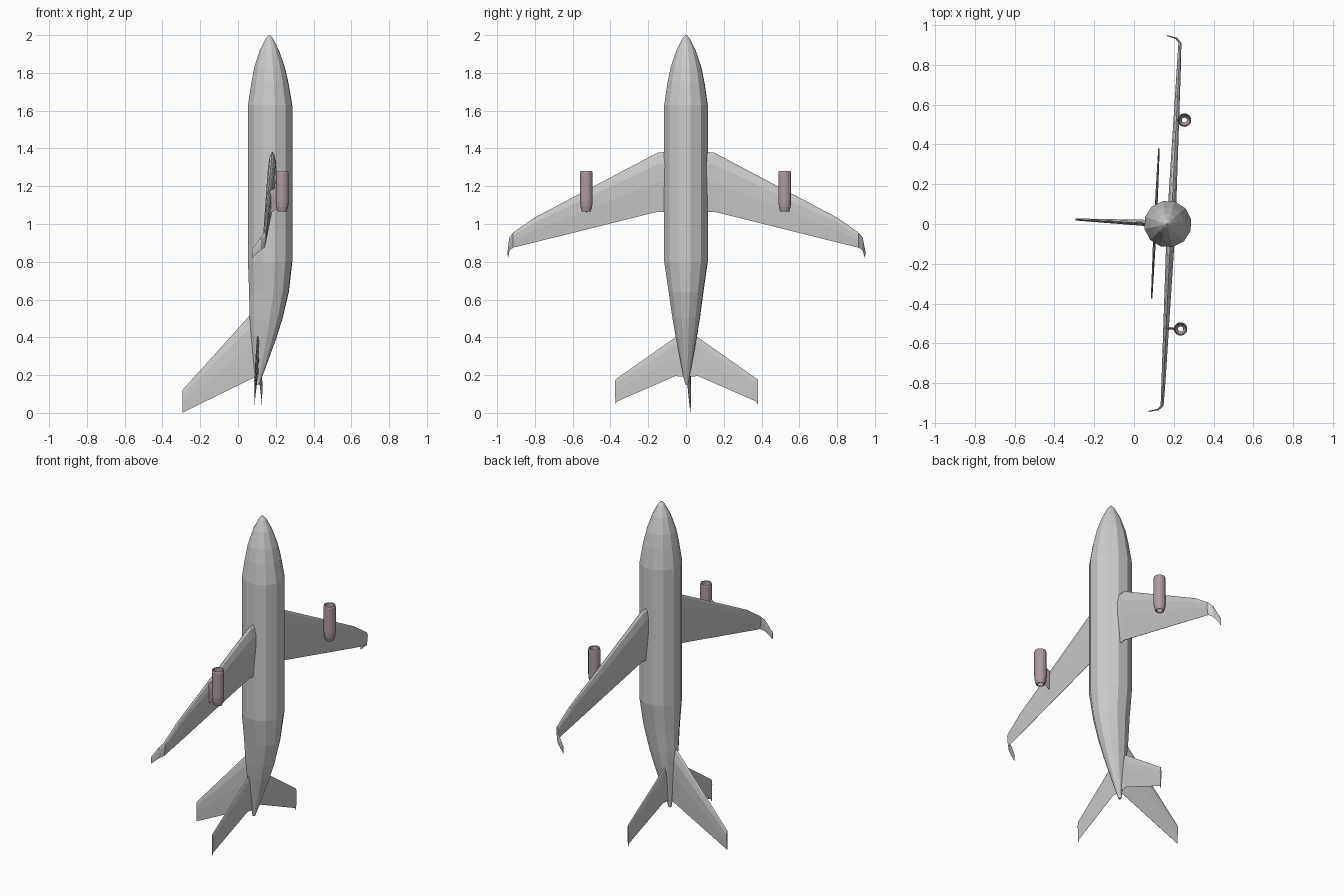
import bpy, bmesh
from math import sin, cos, pi, radians
from mathutils import Matrix, Vector

if "Cube" in bpy.data.objects:
    bpy.data.objects.remove(bpy.data.objects["Cube"])

# The aircraft stands on its tail: nose +z, belly +x, slightly rolled about its long axis
PLACE = Matrix.Translation((0.17, 0, 0)) @ Matrix.Rotation(-0.049, 4, 'Z')

pink = bpy.data.materials.new("engine_paint")
pink.diffuse_color = (0.42, 0.33, 0.35, 1)
pink.use_nodes = True
pink.node_tree.nodes["Principled BSDF"].inputs["Base Color"].default_value = pink.diffuse_color


def skin(name, rings, closed=False, mat=None):
    """Join equal-length rings of points into one flat-shaded shell."""
    bm = bmesh.new()
    rows = [[bm.verts.new(PLACE @ Vector(p)) for p in r] for r in rings]
    n = len(rows[0])
    pairs = list(zip(rows, rows[1:]))
    if closed:
        pairs.append((rows[-1], rows[0]))
    else:
        bm.faces.new(rows[0])
        bm.faces.new(rows[-1])
    for a, b in pairs:
        for i in range(n):
            j = (i + 1) % n
            bm.faces.new((a[i], a[j], b[j], b[i]))
    bmesh.ops.recalc_face_normals(bm, faces=bm.faces)
    me = bpy.data.meshes.new(name)
    bm.to_mesh(me)
    bm.free()
    ob = bpy.data.objects.new(name, me)
    bpy.context.collection.objects.link(ob)
    if mat:
        me.materials.append(mat)
    return ob


def circle(cx, cy, z, rx, ry, n):
    return [(cx + rx * cos(2 * pi * (i + .5) / n), cy + ry * sin(2 * pi * (i + .5) / n), z)
            for i in range(n)]


# Streamlined section: (fraction of chord, half thickness fraction)
FOIL = [(0, 0), (.04, .5), (.2, 1), (.5, .85), (1, .06),
        (1, -.06), (.5, -.85), (.2, -1), (.04, -.5)]


def surface(name, stations, side=1, mat=None):
    """Loft a flying surface; station = x, y, z front, z rear, thickness, tilt in degrees."""
    rings = []
    for x, y, z0, z1, t, tilt in stations:
        dx, dy = cos(radians(tilt)), sin(radians(tilt))
        rings.append([(x + dx * h * t / 2, side * (y + dy * h * t / 2), z0 + (z1 - z0) * f)
                      for f, h in FOIL])
    return skin(name, rings, mat=mat)


# Fuselage: z, centre x, radius in x, radius in y
BODY = [(2.0, -.004, .004, .004), (1.98, -.004, .021, .021), (1.92, -.004, .052, .052),
        (1.83, -.003, .083, .083), (1.75, -.001, .1, .1), (1.63, 0, .12, .118),
        (.8, 0, .12, .118), (.64, -.006, .108, .094), (.5, -.021, .089, .074),
        (.4, -.033, .069, .057), (.25, -.053, .034, .028), (.15, -.065, .008, .008)]
skin("fuselage", [circle(cx, 0, z, rx, ry, 12) for z, cx, rx, ry in BODY])

# Main wing ending in a curved winglet
WING = [(.017, 0, 1.39, 1.06, .042, 0), (.017, .15, 1.378, 1.065, .04, 0),
        (.017, .8, 1.035, .903, .02, 0), (.016, .915, .955, .875, .015, 0)]
WINGLET = [(.016, .915, .955, .875, .015, 0), (-.004, .935, .93, .862, .009, 45),
           (-.05, .946, .862, .82, .005, 75)]
TAILPLANE = [(-.063, 0, .44, .19, .016, 0), (-.063, .06, .4, .195, .015, 0),
             (-.063, .37, .182, .06, .008, 0), (-.063, .378, .176, .042, .008, 0)]

# Engine nacelle: open tube, radius and height around the wall
NACELLE = [(.031, 1.28), (.034, 1.27), (.034, 1.12), (.031, 1.09), (.024, 1.066),
           (.019, 1.067), (.013, 1.1), (.013, 1.22), (.025, 1.24), (.027, 1.278)]

for side, tag, ex, ey in ((1, "left", .058, .526), (-1, "right", .09, .524)):
    surface(tag + "_wing", WING, side)
    surface(tag + "_winglet", WINGLET, side)
    surface(tag + "_tailplane", TAILPLANE, side)
    cy = side * ey
    skin(tag + "_engine", [circle(ex, cy, z, r, r, 16) for r, z in NACELLE],
         closed=True, mat=pink)
    # Pylon joining engine and wing
    surface(tag + "_pylon", [(.012, ey, 1.17, 1.045, .012, 90),
                             (ex - .022, ey, 1.2, 1.085, .012, 90)], side, pink)

# Tail fin, rising away from the belly
surface("tail_fin", [(-.06, 0, .56, .195, .036, 90), (-.1, 0, .525, .18, .032, 90),
                     (-.465, 0, .12, .001, .01, 90)])
